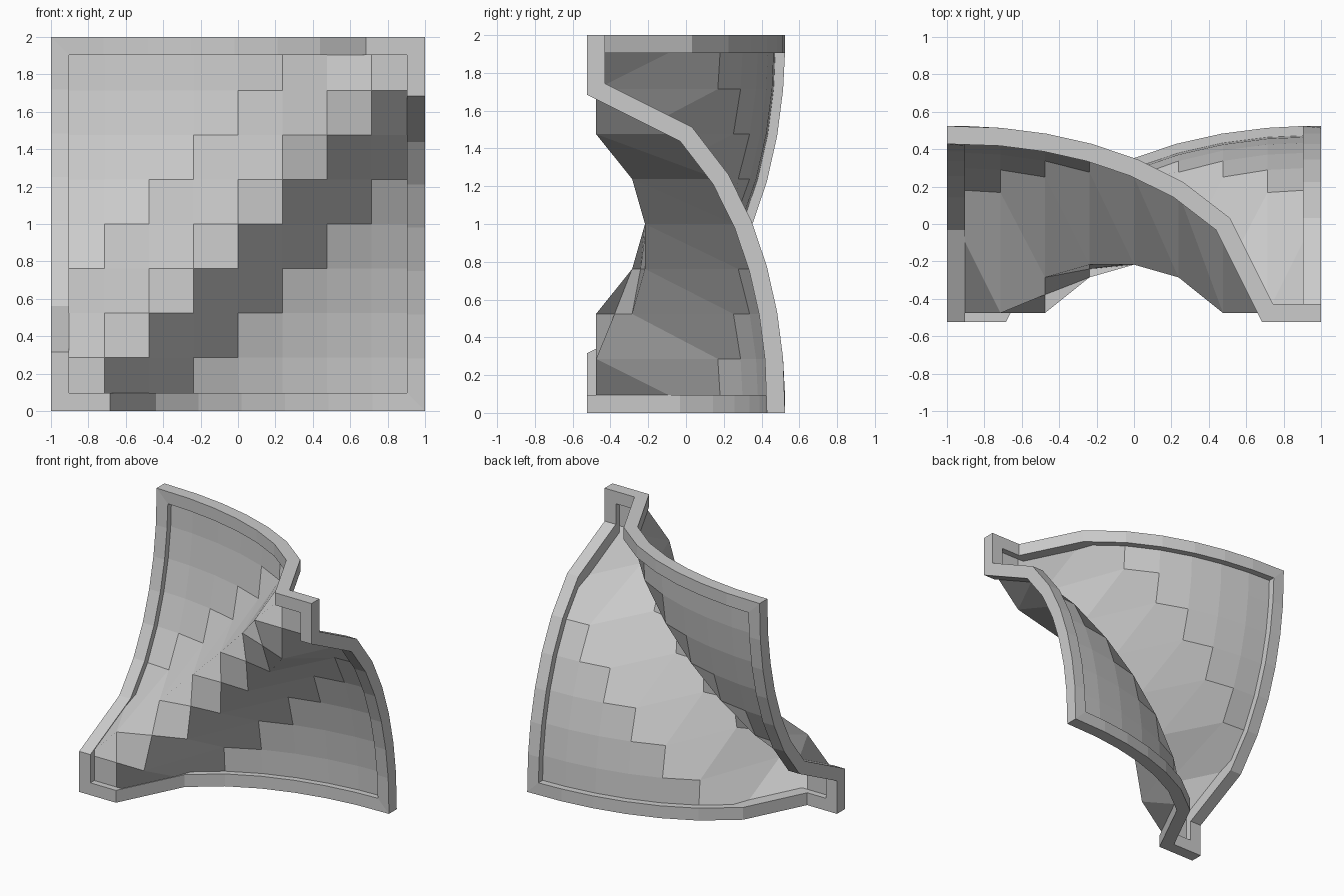
import bpy, bmesh, math
from mathutils import Vector

if "Cube" in bpy.data.objects:
    bpy.data.objects.remove(bpy.data.objects["Cube"])

N = 8            # cells per side
STEP = 0.238     # cell size
R = 0.048        # half thickness of the rim


# Height: two quarter domes at opposite corners, with a low stepped valley between
def height(i, j):
    d = abs(i - j)
    k = abs(i + j - N) / 2
    if d <= 1:
        h2 = 1.25 - 0.27 * k * k
    else:
        u, v = (i, N - j) if j > i else (N - i, j)
        h2 = 16 - (u * u + v * v) / 3
    return (math.sqrt(max(h2, 0)) - 2) * STEP


def point(i, j):
    return Vector(((i - N / 2) * STEP, height(i, j), 1 + (j - N / 2) * STEP))


def make_object(name, bm):
    bmesh.ops.recalc_face_normals(bm, faces=bm.faces)
    mesh = bpy.data.meshes.new(name)
    bm.to_mesh(mesh)
    bm.free()
    ob = bpy.data.objects.new(name, mesh)
    bpy.context.collection.objects.link(ob)
    return ob


# Curved panel
bm = bmesh.new()
grid = [[bm.verts.new(point(i, j)) for j in range(N + 1)] for i in range(N + 1)]
for i in range(N):
    for j in range(N):
        bm.faces.new((grid[i][j], grid[i + 1][j], grid[i + 1][j + 1], grid[i][j + 1]))
make_object("curved_panel", bm)

# Square-section rim following the panel's boundary
loop = ([(i, 0) for i in range(N)] + [(N, j) for j in range(N)]
        + [(i, N) for i in range(N, 0, -1)] + [(0, j) for j in range(N, 0, -1)])
path = [point(*ij) for ij in loop]
bm = bmesh.new()
rings = []
for k, (i, j) in enumerate(loop):
    out = Vector(((i == N) - (i == 0), 0, (j == N) - (j == 0)))
    p = path[k]
    if abs(out.x) and abs(out.z):
        n = Vector((0, 1, 0))
    else:
        # mitred normal within the plane of this side
        a = out.cross(p - path[k - 1]).normalized()
        b = out.cross(path[(k + 1) % len(path)] - p).normalized()
        n = (a + b).normalized()
        n /= max(n.dot(a), 0.5)
        if n.y < 0:
            n = -n
    rings.append([bm.verts.new(p + R * (s * n + t * out))
                  for s, t in ((-1, -1), (1, -1), (1, 1), (-1, 1))])
for k, ring in enumerate(rings):
    nxt = rings[(k + 1) % len(rings)]
    for m in range(4):
        q = (m + 1) % 4
        bm.faces.new((ring[m], ring[q], nxt[q], nxt[m]))
make_object("rim", bm)
